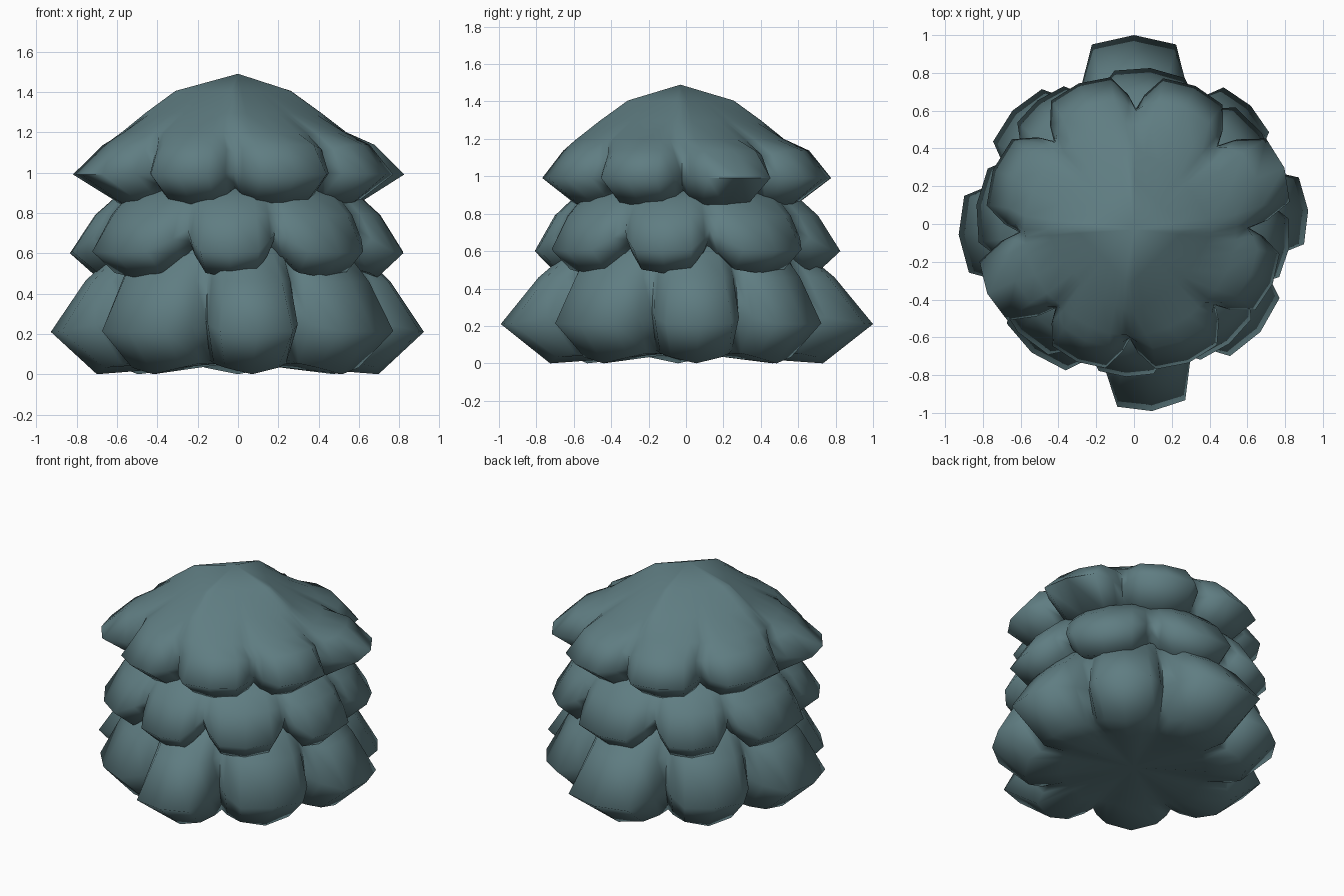
import bpy, bmesh, math

if "Cube" in bpy.data.objects:
    bpy.data.objects.remove(bpy.data.objects["Cube"])

leaf = bpy.data.materials.new("dusty teal leaf")
leaf.diffuse_color = (0.115, 0.205, 0.223, 1)
leaf.use_nodes = True
leaf.node_tree.nodes["Principled BSDF"].inputs["Base Color"].default_value = leaf.diffuse_color

# One lobe across its width: (position -1..1, bulge 0 = notch .. 1 = tip)
LOBE = [(-1, 0), (-.84, .4), (-.55, .93), (0, 1), (.55, .93), (.84, .4)]


def tier(name, notches, radii, tip, gap, rim, apex, z_under, sag, square=()):
    """Lobed skirt: blends the tip profile into the gap profile around the axis.
    square: how far each upper ring is pulled towards a four-sided outline."""
    columns = []
    n = len(notches)
    for i in range(n):
        a = notches[i]
        b = notches[(i + 1) % n]
        if b <= a:
            b += 360
        k = (radii[i] - gap[rim][0]) / (tip[rim][0] - gap[rim][0])
        for t, f in LOBE:
            ang = math.radians((a + b) / 2 + t * (b - a) / 2)
            c, s = math.cos(ang), math.sin(ang)
            col = []
            for j, ((r1, z1), (r0, z0)) in enumerate(zip(tip, gap)):
                r = r0 + (r1 - r0) * f * k
                z = z0 + (z1 - z0) * f
                dx = dy = 0
                if j < len(square):         # dome rings, slightly off centre
                    r *= 1 + square[j] * (1 / (abs(c) + abs(s)) - 1)
                    dx, dy = -.02, -.03
                if j > rim and t == 0:      # lobe sags at its middle
                    z -= sag
                col.append((r * c + dx, r * s + dy, z))
            columns.append(col)
    bm = bmesh.new()
    vs = [[bm.verts.new(p) for p in col] for col in columns]
    top = bm.verts.new(apex)
    under = bm.verts.new((0, 0, z_under))
    for i, c in enumerate(vs):
        d = vs[(i + 1) % len(vs)]
        bm.faces.new((top, c[0], d[0]))
        for j in range(len(c) - 1):
            bm.faces.new((c[j], c[j + 1], d[j + 1], d[j]))
        bm.faces.new((c[-1], under, d[-1]))
    bmesh.ops.recalc_face_normals(bm, faces=bm.faces[:])
    me = bpy.data.meshes.new(name)
    bm.to_mesh(me)
    bm.free()
    me.materials.append(leaf)
    ob = bpy.data.objects.new(name, me)
    bpy.context.collection.objects.link(ob)
    bpy.ops.object.select_all(action='DESELECT')
    ob.select_set(True)
    bpy.context.view_layer.objects.active = ob
    bpy.ops.object.shade_smooth_by_angle(angle=math.radians(100))


# Bottom skirt with the widest lobes
tier("bottom_foliage",
     [-16, 25, 66, 114, 160, 207, 256, 295],
     [.925, .88, 1.0, .88, .93, .87, .995, .88],
     [(.45, .74), (.61, .61), (.77, .46), (.95, .21), (.71, .03), (.45, .05)],
     [(.45, .74), (.58, .61), (.63, .46), (.66, .27), (.58, .07), (.45, .05)],
     3, (0, 0, .74), .06, .03)

# Middle skirt, lobes staggered against the other two tiers
tier("middle_foliage",
     [11, 60, 108, 148, 198, 248, 286, 331],
     [.83, .83, .83, .84, .84, .81, .81, .83],
     [(.45, .95), (.61, .88), (.71, .79), (.83, .60), (.70, .49), (.50, .55)],
     [(.45, .95), (.59, .87), (.65, .79), (.67, .72), (.64, .66), (.50, .58)],
     3, (0, 0, .95), .6, .01)

# Domed crown
tier("crown_foliage",
     [-2, 43, 89, 134, 184, 227, 268, 315],
     [.85, .80, .80, .80, .86, .79, .79, .80],
     [(.29, 1.405), (.44, 1.295), (.57, 1.20), (.68, 1.14), (.82, .99), (.60, .84), (.40, .89)],
     [(.29, 1.405), (.44, 1.295), (.56, 1.19), (.60, 1.10), (.61, 1.0), (.56, .93), (.40, .90)],
     4, (0, -.03, 1.49), .92, .01, square=(1, .5, .1))
